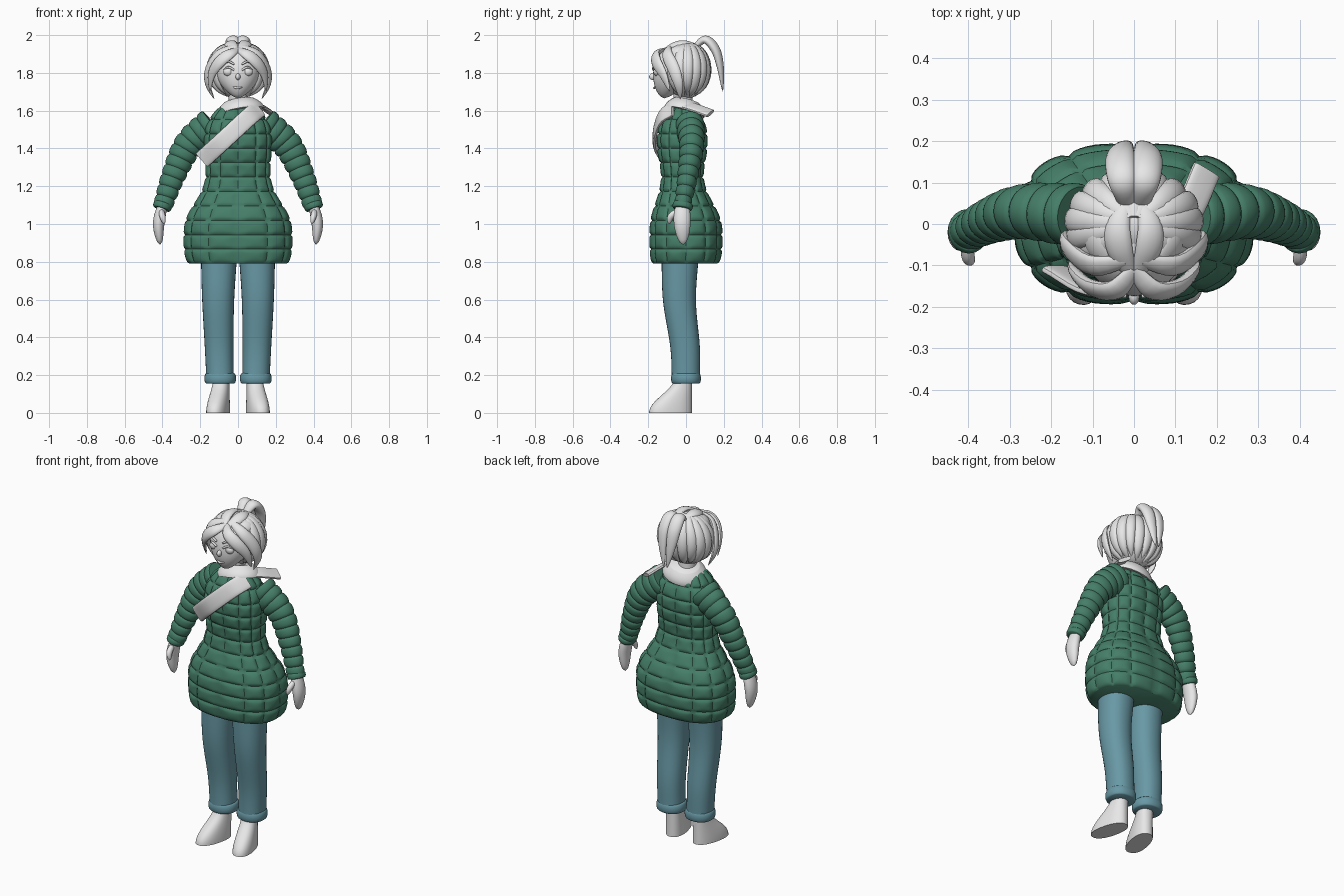
import bpy, bmesh
from math import sin, cos, pi, exp, sqrt, radians, copysign
from mathutils import Vector, Matrix

if "Cube" in bpy.data.objects:
    bpy.data.objects.remove(bpy.data.objects["Cube"], do_unlink=True)


def material(name, *rgb):
    mat = bpy.data.materials.new(name)
    mat.use_nodes = True
    mat.diffuse_color = (*rgb, 1)
    mat.node_tree.nodes["Principled BSDF"].inputs["Base Color"].default_value = (*rgb, 1)
    return mat


GREY = material("pale_grey", .8, .8, .8)
GREEN = material("jacket_green", .06, .21, .14)
BLUE = material("denim_blue", .14, .32, .38)
parts = []


def finish(name, bm, mat):
    bmesh.ops.recalc_face_normals(bm, faces=bm.faces)
    mesh = bpy.data.meshes.new(name)
    bm.to_mesh(mesh)
    bm.free()
    mesh.materials.append(mat)
    obj = bpy.data.objects.new(name, mesh)
    bpy.context.collection.objects.link(obj)
    parts.append(obj)
    return obj


# Thickness rules along a part, from its start (t = 0) to its end (t = 1)
def even(t):
    return 1


def leaf(t):
    return abs(sin(pi * (.1 + .9 * t))) ** .7


def mitten(t):
    return abs(sin(pi * (.2 + .8 * t))) ** .5


def egg(t):
    return abs(sin(pi * t ** 1.6)) ** .4


def roll(t):
    return .88 + .12 * sin(pi * t) ** .5 if 0 < t < 1 else .88


def bell(value, centre, spread):
    return exp(-abs((value - centre) / spread) ** 3)


def along(path, width, depth, shape=even):
    """Section rule for a smooth curve through the path points."""
    pts = [Vector(p) for p in path]
    pts = [2 * pts[0] - pts[1], *pts, 2 * pts[-1] - pts[-2]]
    spans = len(path) - 1

    def section(t):
        i = min(int(t * spans), spans - 1)
        f = t * spans - i
        a, b, c, d = pts[i:i + 4]
        centre = b + f * ((c - a) + f * ((2 * a - 5 * b + 4 * c - d)
                                         + f * (3 * b - a - 3 * c + d))) / 2
        return centre, width * shape(t), depth * shape(t)
    return section


def loft(name, section, mat, side=1, sides=20, steps=16, up=(0, 1, 0), around=None,
         flat=False, power=2, rows=0, cols=0, puff=0):
    """Skin oval rings given by a section rule; rows and cols add quilted padding."""
    rings_data = [section(i / steps) for i in range(steps + 1)]
    centres = [Vector((side * c.x, c.y, c.z)) for c, w, d in rings_data]
    bm = bmesh.new()
    rings = []
    for i, (c, (_, width, depth)) in enumerate(zip(centres, rings_data)):
        tangent = Vector((0, 0, 1))
        if not flat:
            tangent = (centres[min(i + 1, steps)] - centres[max(i - 1, 0)]).normalized()
        v = c - around if around else Vector(up)
        v = (v - tangent * v.dot(tangent)).normalized()
        u = v.cross(tangent)
        ring = []
        for j in range(sides):
            angle = 2 * pi * j / sides
            bulge = 1
            if rows:
                bulge = abs(sin(pi * i * rows / steps)) ** .45
            if cols:
                bulge = min(bulge, abs(sin(pi * j * cols / sides)) ** .45)
            x, y = (copysign(abs(k) ** (2 / power), k) for k in (cos(angle), sin(angle)))
            ring.append(bm.verts.new(c + u * x * (width + puff * bulge)
                                     + v * y * (depth + puff * bulge)))
        rings.append(ring)
    for low, high in zip(rings, rings[1:]):
        for j in range(sides):
            k = (j + 1) % sides
            bm.faces.new((low[j], low[k], high[k], high[j]))
    bm.faces.new(rings[0])
    bm.faces.new(rings[-1])
    return finish(name, bm, mat)


def pair(name, section, mat, **options):
    return [loft(f"{word}_{name}", section, mat, side=side, **options)
            for word, side in (("left", 1), ("right", -1))]


def ball(name, centre, size, mat):
    bm = bmesh.new()
    bmesh.ops.create_uvsphere(bm, u_segments=24, v_segments=14, radius=1)
    bmesh.ops.transform(bm, verts=bm.verts,
                        matrix=Matrix.Translation(centre) @ Matrix.Diagonal((*size, 1)))
    return finish(name, bm, mat)


# Quilted jacket: full hips, narrow waist, rounded chest and shoulders
def jacket(t):
    z = .79 + .84 * t
    hips = bell(z, .92, .22)
    chest = bell(z, 1.46, .15)
    shoulder = sqrt(1 - max(0, (z - 1.45) / .2) ** 2)
    return (Vector((0, -.02 * (1 - hips), z)),
            (.16 + .12 * hips + .01 * chest) * shoulder,
            (.1 + .085 * hips + .025 * chest) * shoulder)


loft("jacket_body", jacket, GREEN, sides=96, steps=88, flat=True, power=2.4,
     rows=11, cols=12, puff=.012)
pair("sleeve", along([(.13, .02, 1.53), (.26, .03, 1.42), (.34, .01, 1.26), (.4, -.02, 1.09)],
                     .085, .07, lambda t: 1 - .5 * t),
     GREEN, sides=32, steps=80, rows=10, puff=.009)
pair("sleeve_cuff", along([(.395, -.015, 1.11), (.405, -.02, 1.08)], .05, .054, roll), GREEN)

# Mitten hands
pair("hand", along([(.4, -.02, 1.1), (.42, -.02, 1), (.413, -.015, .89)], .031, .045, mitten), GREY)
pair("thumb", along([(.405, -.04, 1.07), (.4, -.08, 1.04), (.39, -.09, 1)], .016, .018, mitten), GREY)

# Trousers with turned-up cuffs
pair("trouser_leg", along([(.1, -.03, .86), (.105, -.035, .6), (.1, -.005, .35), (.095, 0, .17)],
                          .097, .1, lambda t: 1 - .25 * sin(pi * t / 2)),
     BLUE, sides=32, flat=True, power=2.2)
pair("trouser_cuff", along([(.094, 0, .155), (.094, 0, .21)], .084, .079, roll),
     BLUE, sides=32, flat=True, power=2.2)


# Boots: long at the sole, shrinking to the ankle with the heel kept upright
def boot(t):
    toe = cos(pi * t / 2) ** 2
    depth = .045 + .07 * toe
    return Vector((.085, .03 - depth, .19 * t)), .042 + .014 * toe, depth


for obj, side in zip(pair("boot", boot, GREY, sides=32, flat=True, power=2.3), (1, -1)):
    ankle = Matrix.Translation((side * .085, 0, 0))
    obj.data.transform(ankle @ Matrix.Rotation(side * radians(14), 4, "Z") @ ankle.inverted())

# Scarf: tilted collar, chest tail and loose end behind the shoulder
loft("scarf_collar", along([(.015, -.01, 1.59), (.005, .005, 1.65)], .128, .11,
                           lambda t: 1 - .35 * t * t), GREY, sides=32)
loft("scarf_tail", along([(.11, -.07, 1.61), (.05, -.138, 1.56), (-.08, -.166, 1.44),
                          (-.19, -.11, 1.34)], .048, .011), GREY, up=(.1, -1, .1), power=3)
loft("scarf_loose_end", along([(.07, -.05, 1.64), (.13, .03, 1.62), (.175, .13, 1.585)],
                              .038, .011), GREY, up=(.5, 0, 1), power=3)

# Neck, head and face
loft("neck", along([(0, -.01, 1.56), (0, -.02, 1.75)], .05, .05), GREY, flat=True)
loft("head", along([(0, -.115, 1.665), (0, -.07, 1.78), (0, -.045, 1.945)], .118, .11, egg),
     GREY, sides=40, steps=24, flat=True)
ball("nose", (0, -.175, 1.78), (.013, .02, .018), GREY)
loft("mouth", along([(-.024, -.16, 1.725), (0, -.168, 1.72), (.024, -.16, 1.725)],
                    .006, .006, mitten), GREY)
for word, side in (("left", 1), ("right", -1)):
    ball(f"{word}_eye", (side * .052, -.154, 1.806), (.026, .018, .023), GREY)
for name, z in (("eyelid", 1.815), ("eyebrow", 1.845)):
    pair(name, along([(.02, -.174, z), (.05, -.17, z + .015), (.08, -.148, z)],
                     .006, .006, mitten), GREY)

# Hair cap with overlapping locks falling from the crown
CENTRE = Vector((0, 0, 1.81))
ball("hair_cap", CENTRE, (.142, .115, .148), GREY)
LOCKS = 13
for i in range(LOCKS):
    azimuth = radians(-38 + 256 * i / (LOCKS - 1))
    path = []
    for step in range(6):
        rise = radians(82 - (28 + i % 2 * 2) * step)
        path.append(CENTRE + Vector((.15 * cos(rise) * cos(azimuth),
                                     .116 * cos(rise) * sin(azimuth), .148 * sin(rise))))
    loft(f"hair_lock_{i + 1}", along(path, .032, .02, leaf), GREY, sides=12, around=CENTRE)

# Parted fringe, face-framing locks and swept-back crown
for name, path in {
    "fringe": [(0, -.11, 1.925), (.045, -.158, 1.9), (.1, -.155, 1.855),
               (.14, -.12, 1.79), (.15, -.085, 1.7)],
    "side_lock": [(.02, -.09, 1.94), (.1, -.1, 1.9), (.152, -.065, 1.82),
                  (.16, -.04, 1.74), (.125, -.03, 1.66)],
    "crown_lock": [(.01, -.12, 1.915), (.035, -.06, 1.945), (.038, 0, 1.955), (.01, .07, 1.94)],
    "outer_crown_lock": [(.03, -.12, 1.9), (.085, -.06, 1.915), (.088, 0, 1.92), (.02, .07, 1.93)],
}.items():
    pair(name, along(path, .034, .018, leaf), GREY, sides=14, around=CENTRE)

# Two-lobed ponytail arching up and back
pair("ponytail", along([(.012, .035, 1.925), (.028, .1, 1.976), (.033, .155, 1.925),
                        (.028, .182, 1.83), (.01, .195, 1.7)], .037, .024, leaf),
     GREY, steps=28, around=Vector((0, .05, 1.84)))

# Smooth shading that keeps creases sharp
bpy.ops.object.select_all(action="DESELECT")
for obj in parts:
    obj.select_set(True)
bpy.context.view_layer.objects.active = parts[0]
bpy.ops.object.shade_smooth_by_angle(angle=radians(40))
